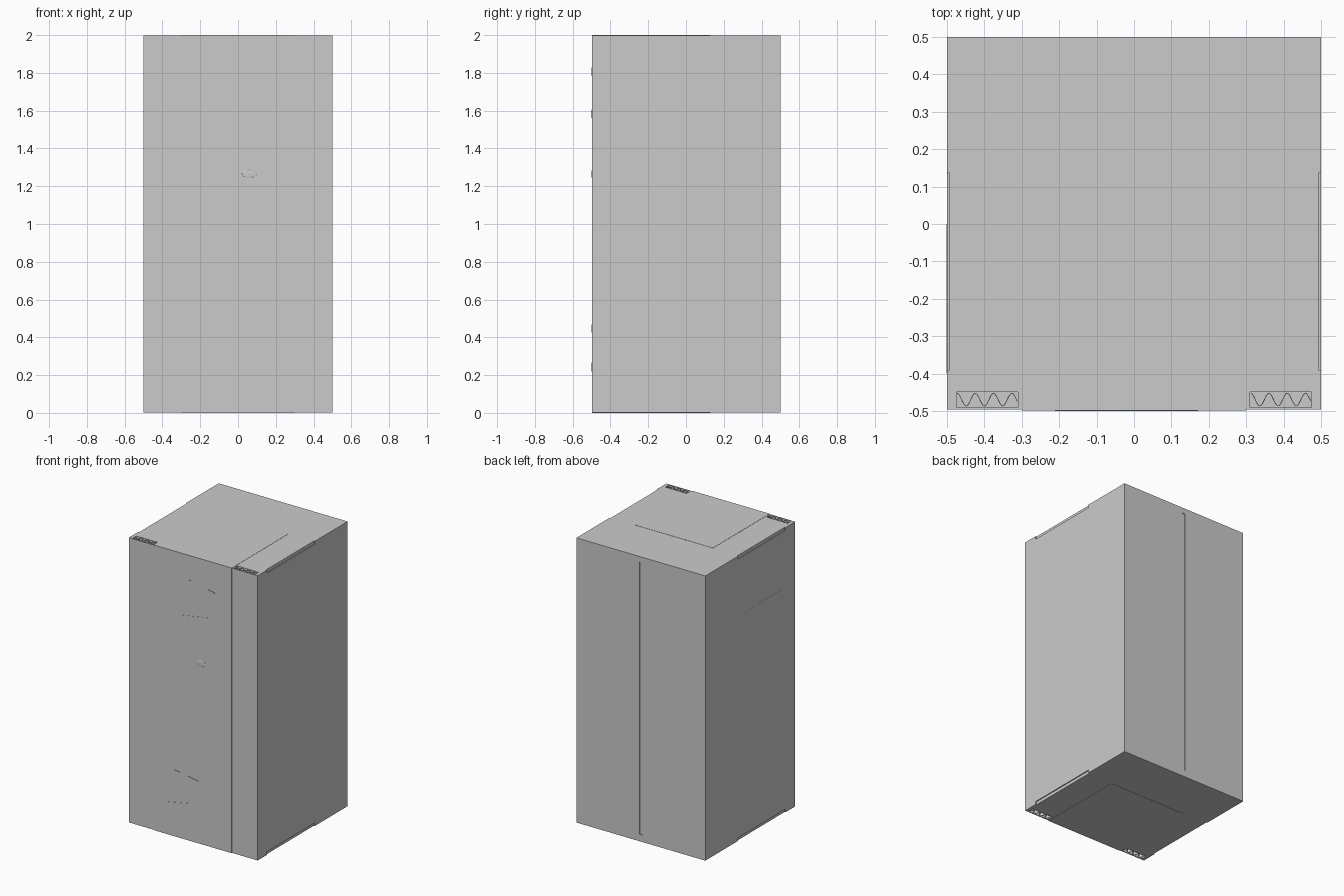
import bpy, bmesh, math

if "Cube" in bpy.data.objects:
    bpy.data.objects.remove(bpy.data.objects["Cube"])


def box(name, lo, hi, rot_y=0.0):
    """Axis-aligned box between two corners, optionally turned about y."""
    bpy.ops.mesh.primitive_cube_add(size=1, location=[(a + b) / 2 for a, b in zip(lo, hi)])
    ob = bpy.context.object
    ob.name = name
    ob.scale = [b - a for a, b in zip(lo, hi)]
    ob.rotation_euler.y = rot_y
    return ob


def cut(target, lo, hi):
    c = box("cutter", lo, hi)
    m = target.modifiers.new("cut", 'BOOLEAN')
    m.operation, m.object, m.solver = 'DIFFERENCE', c, 'EXACT'
    bpy.context.view_layer.objects.active = target
    bpy.ops.object.modifier_apply(modifier=m.name)
    bpy.data.objects.remove(c, do_unlink=True)


FRONT = -0.4965
BOT, TOP = 0.0015, 1.9985

# Main carton body
body = box("carton_body", (-0.5, FRONT, BOT), (0.5, 0.5, TOP))

# Narrow vertical groove in the back
cut(body, (-0.011, 0.494, 0.05), (0.011, 0.52, 1.96))

# Shallow notches along top and bottom side edges
for s in (-1, 1):
    for z0, z1 in ((1.977, 2.05), (-0.05, 0.023)):
        xs = sorted((s * 0.493, s * 0.55))
        cut(body, (xs[0], -0.39, z0), (xs[1], 0.137, z1))

# Corrugated pockets at the front corners, top and bottom
for s in (-1, 1):
    for z0, z1 in ((1.95, 2.05), (-0.05, 0.05)):
        xs = sorted((s * 0.31, s * 0.475))
        cut(body, (xs[0], -0.49, z0), (xs[1], -0.449, z1))


def wavy_sheet(name, x0, x1, z0, z1):
    """Fluted sheet that fills a pocket."""
    bm = bmesh.new()
    n = 52
    rows = []
    for i in range(n + 1):
        t = i / n
        x = x0 + (x1 - x0) * t
        y = -0.4695 + 0.017 * math.cos(2 * math.pi * 3.3 * t)
        rows.append((bm.verts.new((x, y, z0)), bm.verts.new((x, y, z1))))
    for a, b in zip(rows, rows[1:]):
        bm.faces.new((a[0], b[0], b[1], a[1]))
    me = bpy.data.meshes.new(name)
    bm.to_mesh(me)
    bm.free()
    ob = bpy.data.objects.new(name, me)
    bpy.context.collection.objects.link(ob)
    m = ob.modifiers.new("thickness", 'SOLIDIFY')
    m.thickness, m.offset = 0.002, 0


for s in (-1, 1):
    xs = sorted((s * 0.312, s * 0.473))
    wavy_sheet("flute_top", xs[0], xs[1], 1.95, TOP)
    wavy_sheet("flute_bottom", xs[0], xs[1], BOT, 0.05)

# Wrap-around panel on front, top and bottom
SKIN = -0.4985
box("front_panel", (-0.3, SKIN, 0), (0.3, FRONT + 0.0005, 2))
box("top_panel", (-0.3, SKIN, TOP - 0.0005), (0.3, 0.13, 2))
box("bottom_panel", (-0.3, SKIN, 0), (0.3, 0.13, BOT + 0.0005))

# Thin panel on the left side
box("side_panel", (-0.5007, -0.4, 0.41), (-0.4995, 0.0, 1.58))

# Slightly tilted thin bars on the front
for x0, z0, x1, z1 in ((-0.03, 1.825, 0.17, 1.787), (-0.08, 1.565, 0.14, 1.603),
                       (-0.145, 0.465, 0.07, 0.428), (-0.21, 0.223, 0.0, 0.264)):
    cx, cz = (x0 + x1) / 2, (z0 + z1) / 2
    h = math.hypot(x1 - x0, z1 - z0) / 2
    box("front_bar", (cx - h, -0.5, cz - 0.003), (cx + h, SKIN + 0.0005, cz + 0.003),
        -math.atan2(z1 - z0, x1 - x0))

# Small flattened oval stud on the front
bpy.ops.mesh.primitive_uv_sphere_add(segments=24, ring_count=12, location=(0.06, SKIN, 1.265))
stud = bpy.context.object
stud.name = "front_stud"
stud.scale = (0.038, 0.002, 0.02)
bpy.ops.object.shade_smooth_by_angle()
